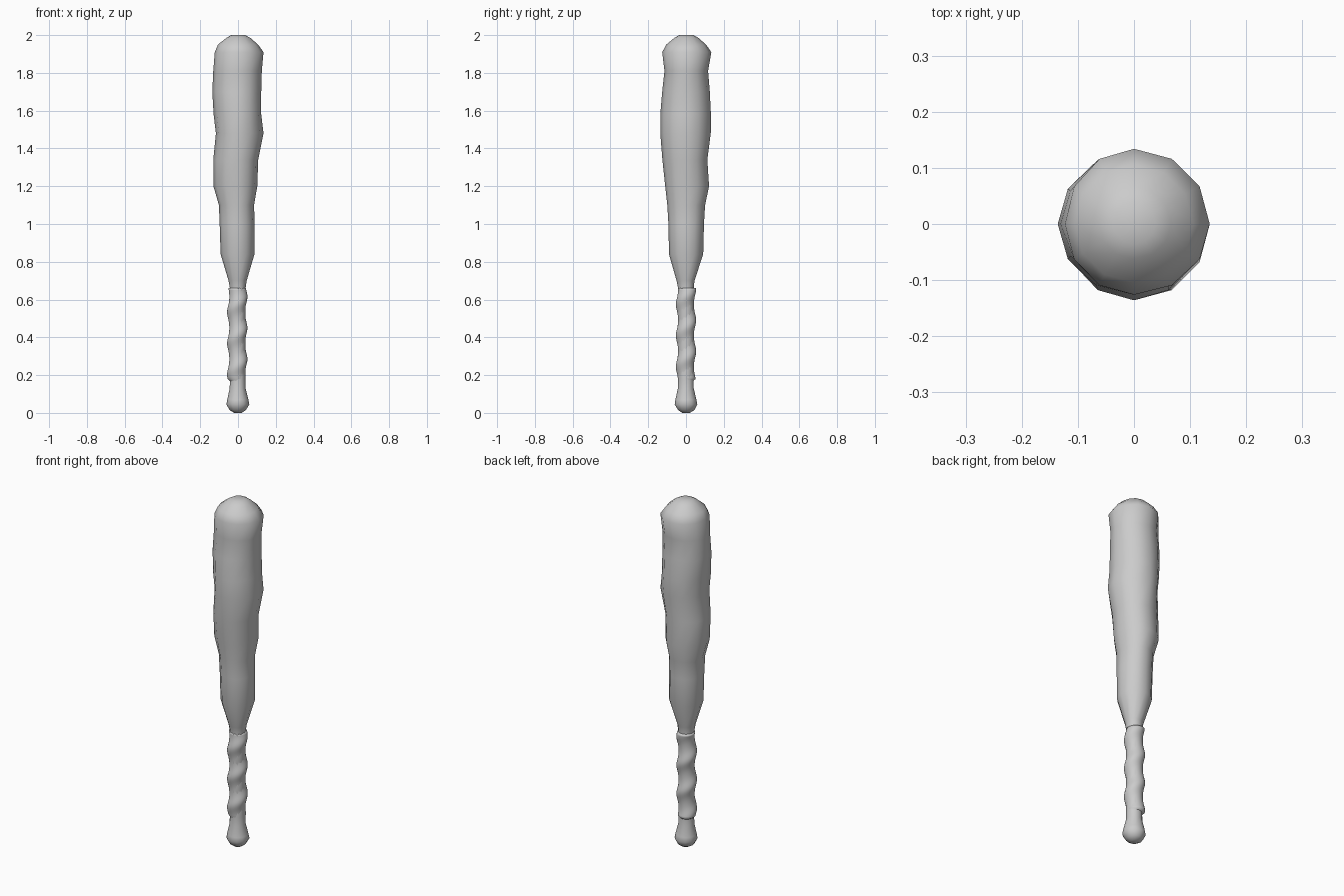
import bpy, math

if "Cube" in bpy.data.objects:
    bpy.data.objects.remove(bpy.data.objects["Cube"])

SIDES = 12


def make_mesh(name, rings, caps):
    """Join rings of points into a smooth-shaded skin."""
    n = len(rings[0])
    verts = [p for ring in rings for p in ring]
    faces = []
    for i in range(len(rings) - 1):
        for j in range(n):
            k = (j + 1) % n
            faces.append((i * n + j, i * n + k, (i + 1) * n + k, (i + 1) * n + j))
    if caps:
        faces.append(tuple(reversed(range(n))))
        faces.append(tuple(range(len(verts) - n, len(verts))))
    mesh = bpy.data.meshes.new(name)
    mesh.from_pydata(verts, [], faces)
    mesh.polygons.foreach_set("use_smooth", [True] * len(faces))
    obj = bpy.data.objects.new(name, mesh)
    bpy.context.collection.objects.link(obj)
    return obj


def uneven_ring(z, left, right, front, back):
    """Ring whose reach differs in each of the four directions."""
    ring = []
    for j in range(SIDES):
        a = 2 * math.pi * j / SIDES
        c, s = math.cos(a), math.sin(a)
        ring.append((c * (right if c > 0 else left),
                     s * (back if s > 0 else front), z))
    return ring


# Club body: knob, grip core and hand-carved barrel (z, left, right, front, back)
profile = [
    (0.00, .020, .020, .020, .020),
    (0.015, .045, .042, .042, .045),
    (0.045, .061, .060, .060, .060),
    (0.07, .057, .055, .056, .055),
    (0.13, .044, .040, .043, .041),
    (0.18, .043, .040, .042, .041),
    (0.66, .043, .040, .042, .041),
    (0.70, .050, .046, .050, .045),
    (0.84, .092, .087, .090, .091),
    (1.00, .097, .088, .093, .095),
    (1.10, .101, .085, .099, .101),
    (1.20, .130, .102, .110, .122),
    (1.34, .131, .107, .125, .113),
    (1.48, .117, .135, .136, .131),
    (1.58, .129, .123, .136, .132),
    (1.70, .136, .123, .126, .126),
    (1.81, .131, .126, .114, .117),
    (1.91, .123, .135, .126, .134),
    (1.95, .106, .106, .104, .106),
    (1.985, .062, .066, .062, .066),
    (2.00, .036, .038, .036, .040),
]
make_mesh("club_body", [uneven_ring(*p) for p in profile], True)

# Grip wrap: a band spiralling up the handle in overlapping turns
PITCH, TURN_SIDES, STEPS = 0.165, 24, 48
wrap = []
for i in range(STEPS + 1):
    z = 0.17 + 0.49 * i / STEPS
    ring = []
    for j in range(TURN_SIDES):
        a = 2 * math.pi * j / TURN_SIDES
        phase = 2 * math.pi * (z - 0.45) / PITCH - a
        r = 0.048 + 0.006 * math.cos(phase + 0.3 * math.sin(phase))
        if i == 0:
            r = 0.040
        ring.append((r * math.cos(a) - 0.004, r * math.sin(a), z))
    wrap.append(ring)
wrap.append([((x + 0.004) * 0.75, y * 0.75, z) for x, y, z in wrap[-1]])
make_mesh("grip_wrap", wrap, False)
